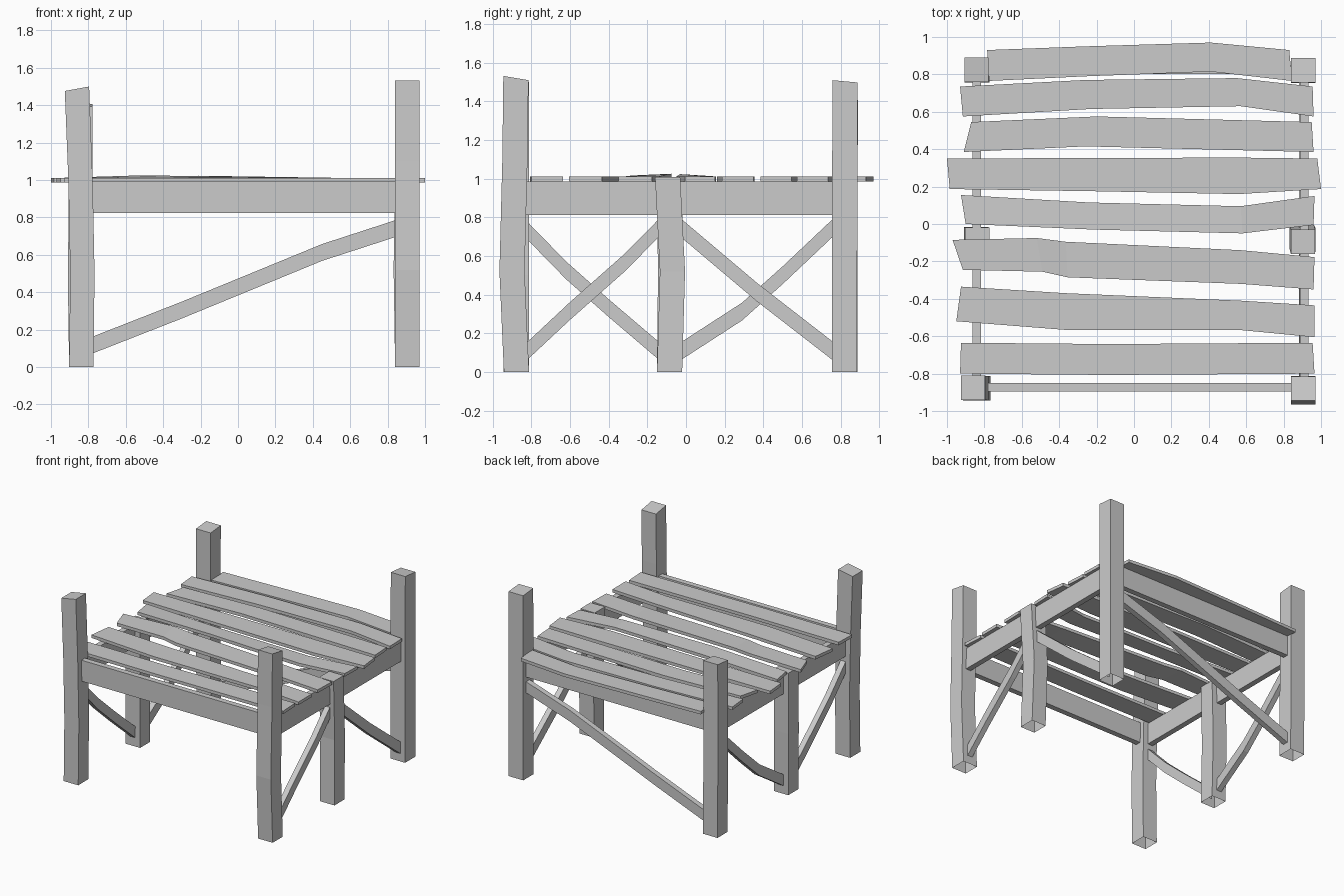
import bpy, bmesh

if "Cube" in bpy.data.objects:
    bpy.data.objects.remove(bpy.data.objects["Cube"])


def loft(name, rings, open_start=False):
    """Join four-cornered rings into one flat-faced beam."""
    bm = bmesh.new()
    rows = [[bm.verts.new(p) for p in ring] for ring in rings]
    for a, b in zip(rows, rows[1:]):
        for i in range(4):
            j = (i + 1) % 4
            bm.faces.new((a[i], a[j], b[j], b[i]))
    if not open_start:
        bm.faces.new(rows[0][::-1])
    bm.faces.new(rows[-1])
    bmesh.ops.recalc_face_normals(bm, faces=bm.faces)
    mesh = bpy.data.meshes.new(name)
    bm.to_mesh(mesh)
    bm.free()
    obj = bpy.data.objects.new(name, mesh)
    bpy.context.collection.objects.link(obj)
    return obj


def post(name, path, tilt=(0, 0), r=0.065):
    """Square post through (x, y, z) centres, with a slanted top cut."""
    rings = []
    for k, (x, y, z) in enumerate(path):
        tx, ty = tilt if k == len(path) - 1 else (0, 0)
        rings.append([(x + sx * r, y + sy * r, z + sx * tx + sy * ty)
                      for sx, sy in ((-1, -1), (1, -1), (1, 1), (-1, 1))])
    return loft(name, rings, open_start=True)


def beam(name, axis, side, path, height, t=0.045):
    """Upright board along x or y at a fixed position on the other axis."""
    rings = []
    for u, z in path:
        ring = []
        for s, h in ((-1, -1), (1, -1), (1, 1), (-1, 1)):
            v, w = side + s * t / 2, z + h * height / 2
            ring.append((u, v, w) if axis == 'x' else (v, u, w))
        rings.append(ring)
    return loft(name, rings)


def plank(name, stations, z0=0.986, z1=1.011):
    """Deck board; station = back x, back y, front x, front y, back lift, front lift."""
    rings = []
    for xb, yb, xf, yf, *lift in stations:
        lb, lf = lift or (0, 0)
        rings.append([(xf, yf, z0 + lf), (xb, yb, z0 + lb),
                      (xb, yb, z1 + lb), (xf, yf, z1 + lf)])
    return loft(name, rings)


# Crooked posts
post("front_left_post", [(-.838, -.878, 0), (-.832, -.878, .5), (-.842, -.878, 1.0),
                         (-.861, -.876, 1.488)], (.012, 0))
post("front_right_post", [(.905, -.877, 0), (.905, -.9, .52), (.905, -.885, 1.1),
                          (.905, -.88, 1.52)], (0, -.011))
post("back_left_post", [(-.838, .822, 0), (-.842, .822, .6), (-.842, .824, 1.4)], (0, .006))
post("back_right_post", [(.905, .82, 0), (.905, .822, 1.503)], (0, -.006))
post("middle_left_post", [(-.838, -.085, 0), (-.845, -.08, .5), (-.838, -.085, .988)])
post("middle_right_post", [(.905, -.085, 0), (.897, -.07, .52), (.904, -.095, 1.008)])

# Rails under the deck
beam("front_rail", 'x', -.873, [(-.8, .91), (.86, .91)], .17)
beam("back_rail", 'x', .825, [(-.8, .905), (.86, .905)], .165)
for label, x in (("left", -.84), ("right", .91)):
    beam(label + "_rail", 'y', x, [(-.83, .899), (.78, .899)], .174)

# Diagonal braces
beam("back_brace", 'x', .825, [(-.79, .113), (-.3, .305), (.45, .613), (.85, .743)], .09)
beam("right_front_brace", 'y', .905,
     [(-.83, .1), (-.6, .315), (-.315, .567), (-.13, .755)], .092)
beam("right_back_brace", 'y', .905, [(-.03, .748), (.37, .41), (.77, .1)], .096)
beam("left_front_brace", 'y', -.84,
     [(-.83, .74), (-.62, .525), (-.4, .33), (-.13, .1)], .092)
beam("left_back_brace", 'y', -.84,
     [(-.03, .105), (.29, .312), (.5, .5), (.77, .755)], .092)

# Uneven deck planks, back to front
planks = [
    [(-.785, .93, -.775, .765), (-.25, .95, -.25, .79), (.41, .97, .41, .815),
     (.83, .93, .845, .765)],
    [(-.93, .735, -.915, .575), (-.26, .77, -.23, .615), (.55, .78, .57, .63),
     (.955, .735, .96, .575)],
    [(-.87, .545, -.91, .385), (-.2, .575, -.26, .415), (.95, .545, .96, .385)],
    [(-1, .35, -.985, .187), (-.2, .353, -.2, .175), (.56, .355, .56, .16),
     (.98, .35, 1, .187)],
    [(-.925, .155, -.9, 0), (-.24, .115, -.21, -.03, 0, .012), (.57, .095, .58, -.05),
     (.965, .15, .96, -.005)],
    [(-.97, -.085, -.915, -.245), (-.52, -.075, -.49, -.255, .014, .006),
     (-.365, -.095, -.355, -.285, .012, .004), (.57, -.14, .57, -.32),
     (.965, -.177, .96, -.35)],
    [(-.925, -.335, -.95, -.52), (-.365, -.37, -.355, -.567), (.57, -.41, .57, -.567),
     (.965, -.435, .965, -.605)],
    [(-.925, -.635, -.93, -.8), (-.13, -.642, -.13, -.807), (.955, -.635, .965, -.8)],
]
for i, stations in enumerate(planks, 1):
    plank(f"deck_plank_{i}", stations)
